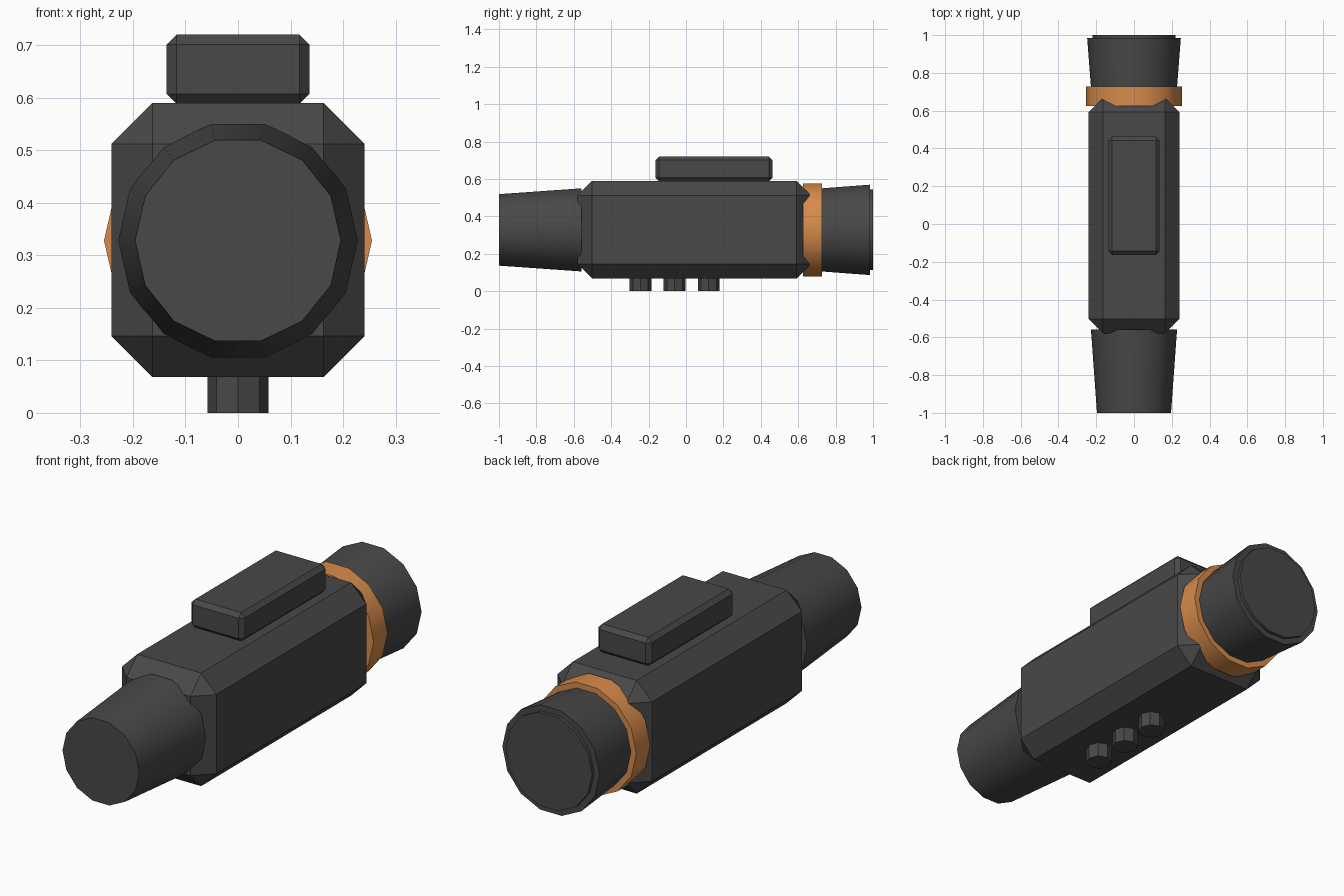
import bpy, bmesh, math
from mathutils import Matrix

if "Cube" in bpy.data.objects:
    bpy.data.objects.remove(bpy.data.objects["Cube"])


def material(name, rgb):
    m = bpy.data.materials.new(name)
    m.diffuse_color = (*rgb, 1)
    m.use_nodes = True
    m.node_tree.nodes["Principled BSDF"].inputs["Base Color"].default_value = m.diffuse_color
    return m


GREY = material("dark grey", (0.065, 0.065, 0.065))
ORANGE = material("copper orange", (0.68, 0.26, 0.07))
AXIS_Z = 0.328


def finish(name, bm, mat):
    bmesh.ops.recalc_face_normals(bm, faces=bm.faces)
    me = bpy.data.meshes.new(name)
    bm.to_mesh(me)
    bm.free()
    me.materials.append(mat)
    ob = bpy.data.objects.new(name, me)
    bpy.context.collection.objects.link(ob)
    return ob


def chamfer_box(name, lo, hi, bevel, mat):
    bm = bmesh.new()
    bmesh.ops.create_cube(bm, size=1)
    for v in bm.verts:
        v.co = [(a + b) / 2 + c * (b - a) for a, b, c in zip(lo, hi, v.co)]
    bmesh.ops.bevel(bm, geom=bm.edges[:], offset=bevel, segments=1, affect='EDGES')
    return finish(name, bm, mat)


def lathe(name, profile, mat, sides=14):
    """Solid of rings (y, radius) around the lengthwise axis."""
    bm = bmesh.new()
    rings = []
    for y, r in profile:
        angles = [2 * math.pi * i / sides for i in range(sides)]
        rings.append([bm.verts.new((r * math.cos(a), y, AXIS_Z + r * math.sin(a))) for a in angles])
    for a, b in zip(rings, rings[1:]):
        for i in range(sides):
            j = (i + 1) % sides
            bm.faces.new((a[i], a[j], b[j], b[i]))
    bm.faces.new(rings[0])
    bm.faces.new(rings[-1])
    ob = finish(name, bm, mat)
    bpy.ops.object.select_all(action='DESELECT')
    ob.select_set(True)
    bpy.context.view_layer.objects.active = ob
    bpy.ops.object.shade_smooth_by_angle(angle=math.radians(30))
    return ob


# Main housing and raised block on top
chamfer_box("housing", (-0.241, -0.58, 0.068), (0.241, 0.67, 0.59), 0.078, GREY)
chamfer_box("top_block", (-0.136, -0.163, 0.588), (0.136, 0.462, 0.72), 0.019, GREY)

# Tapered front barrel, coloured ring and flared rear eyepiece with raised end disc
lathe("front_barrel", [(-1.0, 0.196), (-0.558, 0.228)], GREY)
lathe("ring", [(0.625, 0.255), (0.727, 0.255)], ORANGE)
lathe("eyepiece", [(0.65, 0.222), (0.985, 0.248)], GREY)
lathe("eyepiece_end", [(0.97, 0.221), (1.0, 0.221)], GREY)

# Three buttons underneath
for i, y in enumerate((-0.243, -0.061, 0.121)):
    bm = bmesh.new()
    bmesh.ops.create_cone(bm, cap_ends=True, segments=8, radius1=0.058, radius2=0.058,
                          depth=0.1, matrix=Matrix.Translation((0, y, 0.05)))
    finish(f"button_{i + 1}", bm, GREY)
